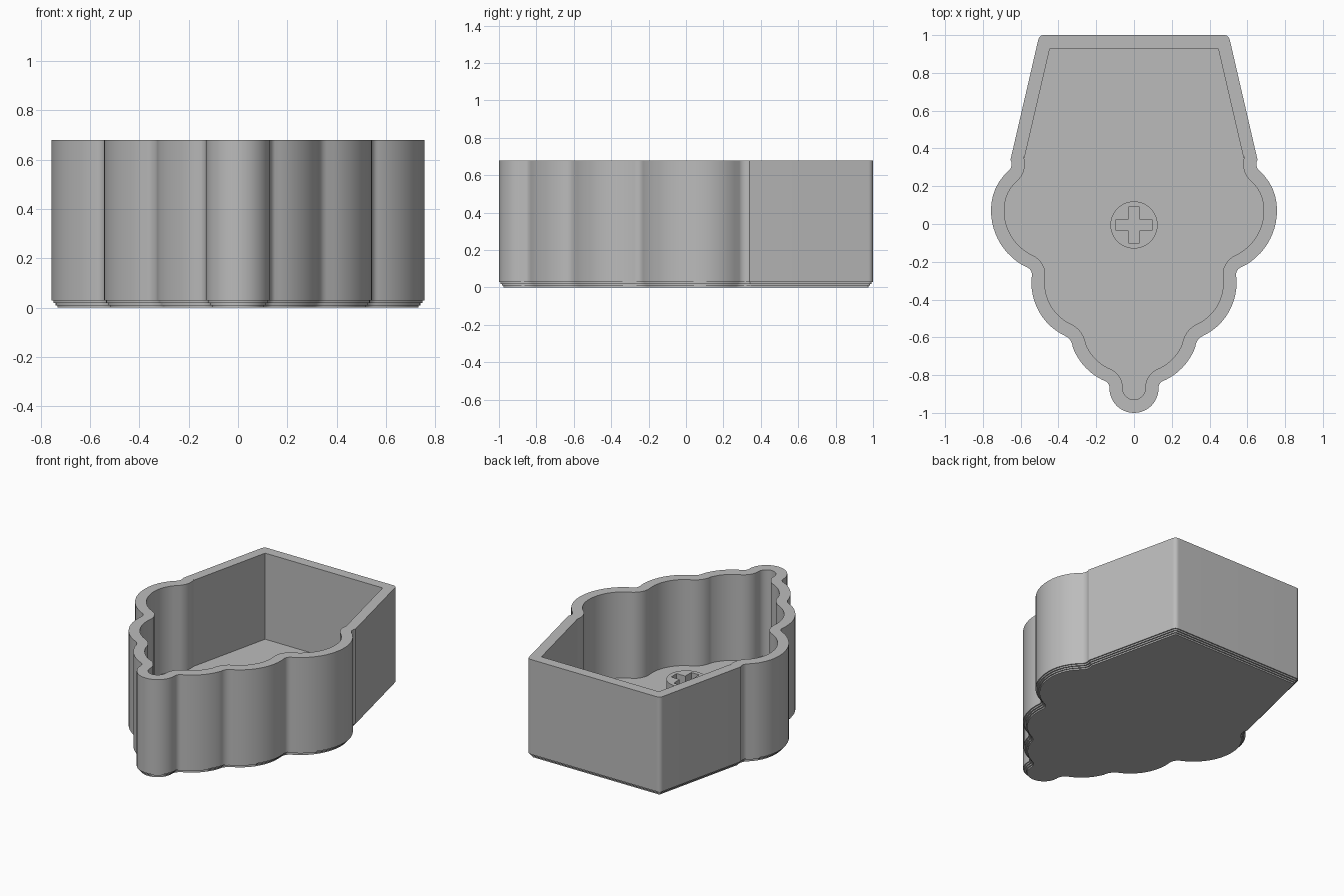
import bpy, bmesh, math
from mathutils import Vector

cube = bpy.data.objects.get("Cube")
if cube:
    bpy.data.objects.remove(cube, do_unlink=True)

HEIGHT, FLOOR, WALL = 0.68, 0.09, 0.07

grey = bpy.data.materials.new("grey plastic")
grey.use_nodes = True
colour = (0.5, 0.5, 0.5, 1)
grey.diffuse_color = colour
grey.node_tree.nodes["Principled BSDF"].inputs["Base Color"].default_value = colour


def arc(a, m, b, n=10):
    """Points on the circle through a, m, b, without the last one."""
    a, m, b = Vector(a), Vector(m), Vector(b)
    u, v = m - a, b - a
    d = 2 * (u.x * v.y - u.y * v.x)
    c = a + Vector((v.y * u.dot(u) - u.y * v.dot(v), u.x * v.dot(v) - v.x * u.dot(u))) / d
    start = math.atan2(a.y - c.y, a.x - c.x)
    sweep = math.atan2(b.y - c.y, b.x - c.x) - start
    sweep = (sweep + math.pi) % (2 * math.pi) - math.pi
    r = (a - c).length
    return [c + r * Vector((math.cos(start + sweep * i / n), math.sin(start + sweep * i / n)))
            for i in range(n)]


# Half outline: (mid, end) of each lobe and of the small fillet after it
PATH = [((.094, -.96), (.13, -.865)), ((.135, -.848), (.15, -.833)),
        ((.264, -.752), (.325, -.65)), ((.335, -.618), (.36, -.595)),
        ((.49, -.485), (.541, -.275)), ((.546, -.247), (.57, -.228)),
        ((.70, -.115), (.757, .07)), ((.73, .195), (.66, .285)),
        ((.649, .307), (.654, .34))]


def outline(rounded):
    pts, at = [], (0, -1)
    for i, (mid, end) in enumerate(PATH):
        pts += arc(at, mid, end, 12 if i % 2 == 0 else 6)
        at = end
    pts.append(Vector(at))
    if rounded:
        pts += arc((.507, .975), (.497, .993), (.475, 1), 6) + [Vector((.475, 1))]
    else:
        pts.append(Vector((.501, 1)))
    return pts + [Vector((-p.x, p.y)) for p in reversed(pts[1:])]


def inset(pts, d):
    """Mitred inward offset of a counter-clockwise loop."""
    out = []
    for i, p in enumerate(pts):
        e1 = (p - pts[i - 1]).normalized()
        e2 = (pts[(i + 1) % len(pts)] - p).normalized()
        n1, n2 = Vector((-e1.y, e1.x)), Vector((-e2.y, e2.x))
        out.append(p + (n1 + n2) * d / (1 + n1.dot(n2)))
    return out


def loft(name, rings):
    """Closed solid through a stack of (points, z) rings."""
    bm = bmesh.new()
    loops = [[bm.verts.new((p.x, p.y, z)) for p in pts] for pts, z in rings]
    for low, high in zip(loops, loops[1:]):
        for i in range(len(low)):
            bm.faces.new((low[i - 1], low[i], high[i], high[i - 1]))
    bm.faces.new(list(reversed(loops[0])))
    bm.faces.new(loops[-1])
    mesh = bpy.data.meshes.new(name)
    bm.to_mesh(mesh)
    bm.free()
    mesh.materials.append(grey)
    obj = bpy.data.objects.new(name, mesh)
    bpy.context.collection.objects.link(obj)
    return obj


def cut(obj, cutter):
    mod = obj.modifiers.new("cut", 'BOOLEAN')
    mod.operation, mod.solver, mod.object = 'DIFFERENCE', 'EXACT', cutter
    bpy.ops.object.select_all(action='DESELECT')
    bpy.context.view_layer.objects.active = obj
    obj.select_set(True)
    bpy.ops.object.modifier_apply(modifier=mod.name)
    bpy.data.objects.remove(cutter, do_unlink=True)
    bpy.ops.object.shade_smooth_by_angle(angle=math.radians(30))


# Box with a stepped lower edge and an open cavity
outer = outline(True)
rings = []
for i, d in enumerate((.025, .017, .008, 0)):
    ring = inset(outer, d)
    rings += [(ring, i * .01), (ring, (i + 1) * .01 if d else HEIGHT)]
box = loft("box", rings)
inner = inset(outline(False), WALL)
cut(box, loft("cavity_cutter", [(inner, FLOOR), (inner, HEIGHT + .1)]))

# Round post with a cross-shaped socket
CY = -.005
circle = [Vector((.125 * math.cos(t), CY + .125 * math.sin(t)))
          for t in (math.tau * i / 48 for i in range(48))]
post = loft("post", [(circle, FLOOR - .01), (circle, FLOOR + .2)])
A, B = .095, .03
quarter = [Vector((A, -B)), Vector((A, B)), Vector((B, B))]
cross = []
for k in range(4):
    c, s = round(math.cos(k * math.pi / 2)), round(math.sin(k * math.pi / 2))
    cross += [Vector((c * p.x - s * p.y, s * p.x + c * p.y + CY)) for p in quarter]
cut(post, loft("cross_cutter", [(cross, 0), (cross, HEIGHT)]))
